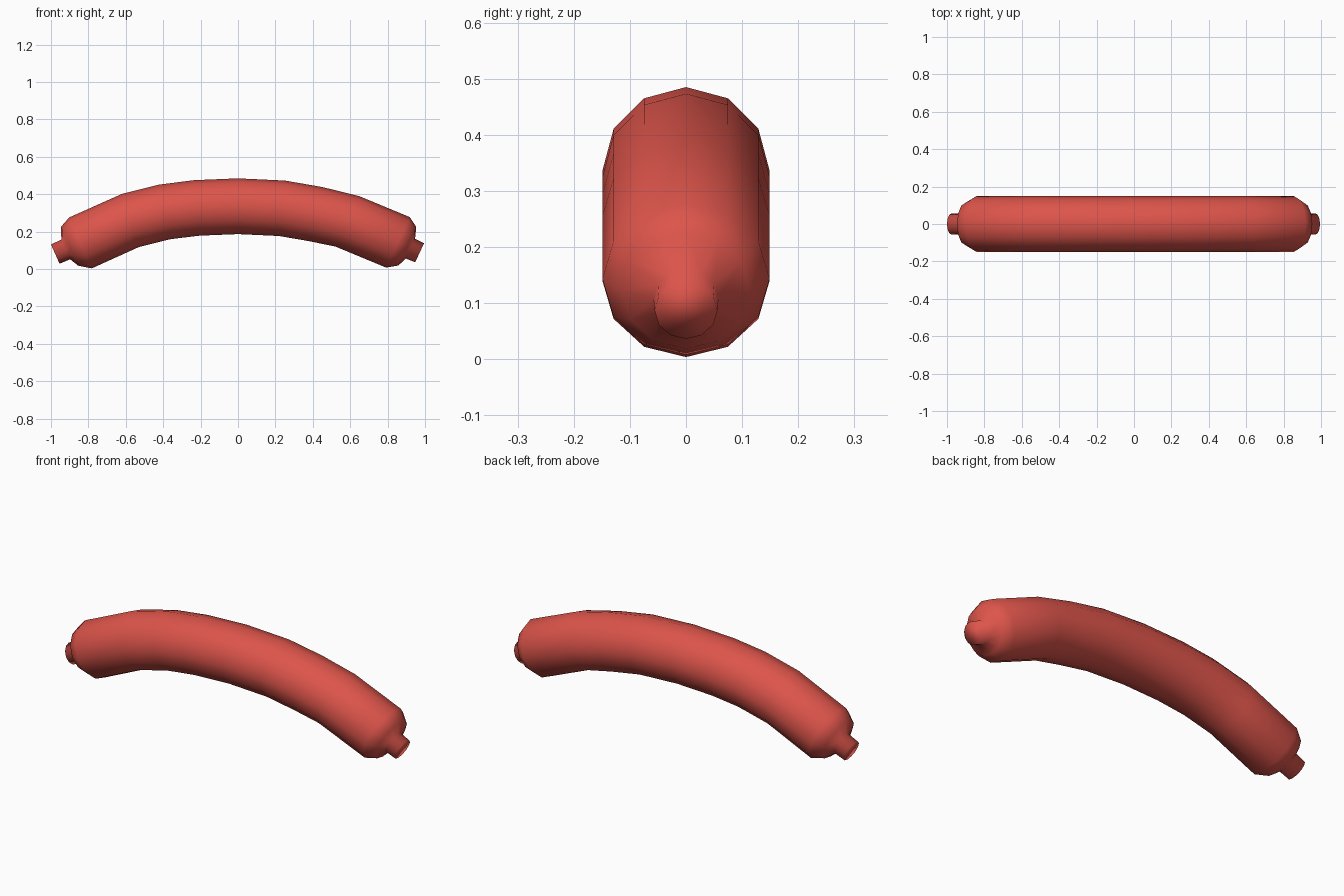
import bpy, bmesh
from math import sin, cos, radians, pi

if "Cube" in bpy.data.objects:
    bpy.data.objects.remove(bpy.data.objects["Cube"])

SIDES = 12

# Stations along the bent body: centre x, centre z, radius, tilt in degrees
STATIONS = [
    (-0.977, 0.080, 0.056, 24),    # left knot tip
    (-0.921, 0.105, 0.058, 24),    # left knot base
    (-0.900, 0.122, 0.114, 24),    # left rounded end
    (-0.842, 0.140, 0.149, 24),
    (-0.575, 0.260, 0.149, 18),
    (-0.390, 0.306, 0.149, 12),
    (-0.220, 0.327, 0.149, 6),
    (0.000, 0.336, 0.149, 0),
    (0.235, 0.325, 0.149, -6),
    (0.415, 0.294, 0.149, -14),
    (0.585, 0.255, 0.149, -25),
    (0.855, 0.143, 0.149, -25),
    (0.905, 0.122, 0.114, -25),    # right rounded end
    (0.922, 0.109, 0.058, -25),    # right knot base
    (0.971, 0.087, 0.056, -25),    # right knot tip
]


def add_ring(bm, x, z, r, tilt):
    t = radians(tilt)
    verts = []
    for i in range(SIDES):
        a = 2 * pi * i / SIDES
        up = r * cos(a)
        verts.append(bm.verts.new((x - up * sin(t), r * sin(a), z + up * cos(t))))
    return verts


# Sausage body: rings bridged along the arc, closed at both knots
bm = bmesh.new()
rings = [add_ring(bm, *s) for s in STATIONS]
for a, b in zip(rings, rings[1:]):
    for i in range(SIDES):
        j = (i + 1) % SIDES
        bm.faces.new((a[i], a[j], b[j], b[i]))
bm.faces.new(rings[0])
bm.faces.new(rings[-1])
bmesh.ops.recalc_face_normals(bm, faces=bm.faces)
for f in bm.faces:
    f.smooth = True

mesh = bpy.data.meshes.new("sausage")
bm.to_mesh(mesh)
bm.free()
sausage = bpy.data.objects.new("sausage", mesh)
bpy.context.collection.objects.link(sausage)

# Red skin
skin = bpy.data.materials.new("red_skin")
skin.diffuse_color = (0.72, 0.09, 0.07, 1)
skin.use_nodes = True
skin.node_tree.nodes["Principled BSDF"].inputs["Base Color"].default_value = skin.diffuse_color
mesh.materials.append(skin)
